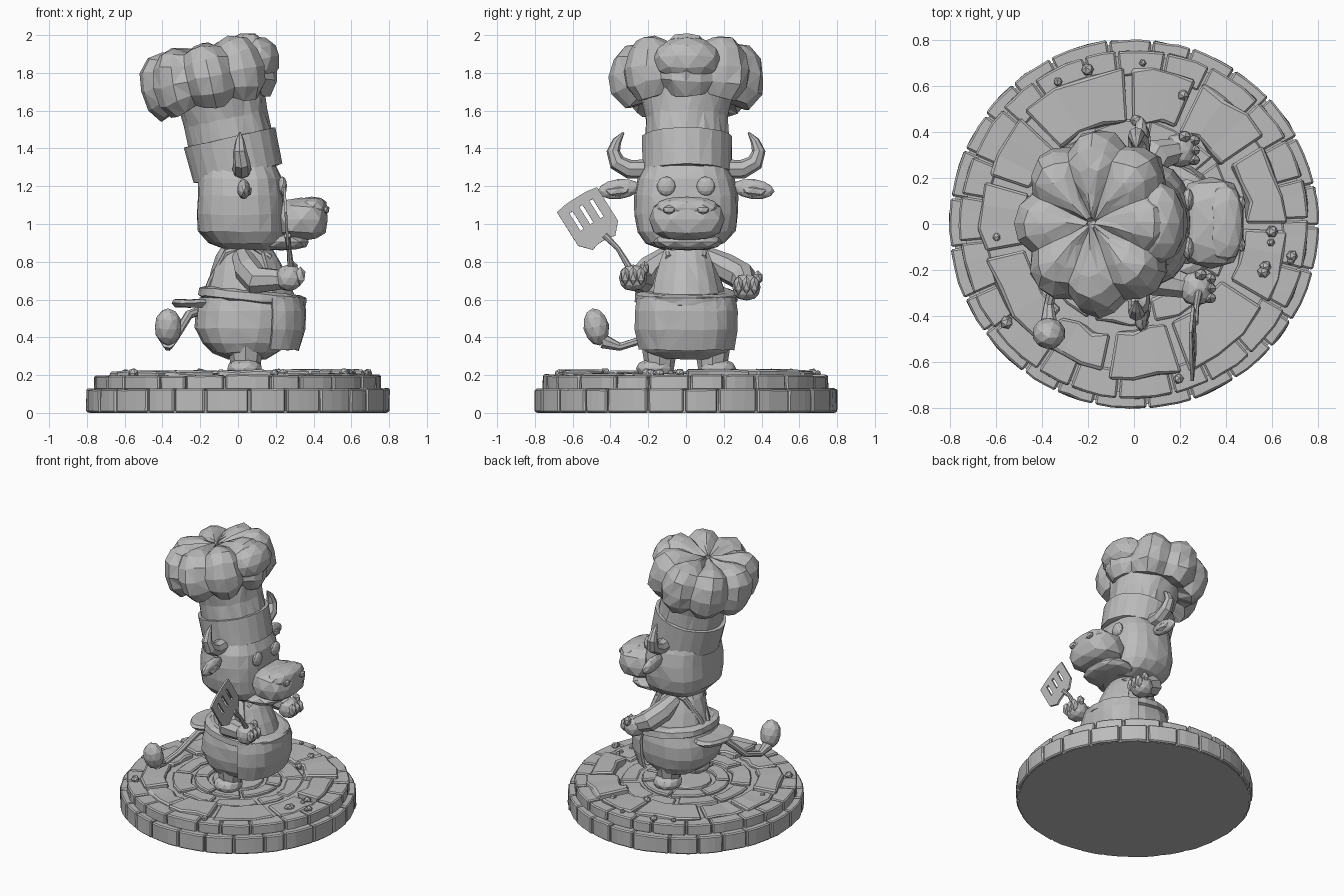
import bpy, bmesh, math, random
from mathutils import Vector, Euler

random.seed(4)
if "Cube" in bpy.data.objects:
    bpy.data.objects.remove(bpy.data.objects["Cube"])

GREY = (0.5, 0.5, 0.5, 1)
stone_grey = bpy.data.materials.new("plain_grey")
stone_grey.use_nodes = True
stone_grey.diffuse_color = GREY
stone_grey.node_tree.nodes["Principled BSDF"].inputs["Base Color"].default_value = GREY


def finish(name, bm, loc=(0, 0, 0), rot=(0, 0, 0), bevel=0, thick=0):
    bmesh.ops.recalc_face_normals(bm, faces=bm.faces)
    mesh = bpy.data.meshes.new(name)
    bm.to_mesh(mesh)
    bm.free()
    mesh.materials.append(stone_grey)
    ob = bpy.data.objects.new(name, mesh)
    ob.location, ob.rotation_euler = loc, rot
    bpy.context.collection.objects.link(ob)
    if thick:
        mod = ob.modifiers.new("thickness", 'SOLIDIFY')
        mod.thickness, mod.offset = thick, 0
    if bevel:
        mod = ob.modifiers.new("worn_edges", 'BEVEL')
        mod.width, mod.segments = bevel, 1
    return ob


def loft(name, rings, n=18, box=1.0, arc=None, lobes=0, jitter=0.004, **kw):
    """Stack of rings (x centre, z, x radius, y radius); arc makes an open front panel."""
    bm = bmesh.new()
    rows = []
    for cx, z, rx, ry in rings:
        row = []
        for i in range(n):
            a = 2 * math.pi * i / n if arc is None else arc * (2 * i / (n - 1) - 1)
            c, s = math.cos(a), math.sin(a)
            bulge = abs(math.cos(a * lobes / 2)) if lobes else 1
            k = 0.86 + 0.14 * bulge
            x = math.copysign(abs(c) ** box, c) * rx * k
            y = math.copysign(abs(s) ** box, s) * ry * k
            j = [random.uniform(-jitter, jitter) for _ in range(3)]
            row.append(bm.verts.new((cx + x + j[0], y + j[1], z * (0.8 + 0.2 * bulge) + j[2])))
        rows.append(row)
    for low, high in zip(rows, rows[1:]):
        for i in range(n if arc is None else n - 1):
            k = (i + 1) % n
            bm.faces.new((low[i], low[k], high[k], high[i]))
    if arc is None:
        bm.faces.new(rows[0])
        bm.faces.new(rows[-1])
    bmesh.ops.triangulate(bm, faces=bm.faces)
    return finish(name, bm, **kw)


def blob(name, loc, size, rot=(0, 0, 0), box=1.0, detail=2):
    bm = bmesh.new()
    bmesh.ops.create_icosphere(bm, subdivisions=detail, radius=1)
    for v in bm.verts:
        v.co = [math.copysign(abs(c) ** box, c) * r for c, r in zip(v.co, size)]
    return finish(name, bm, loc, rot)


def tube(name, points):
    """Tapered limb through points of (x, y, z, radius)."""
    curve = bpy.data.curves.new(name, 'CURVE')
    curve.dimensions, curve.bevel_depth = '3D', 1
    curve.bevel_resolution, curve.use_fill_caps = 2, True
    spline = curve.splines.new('POLY')
    spline.use_smooth = False
    spline.points.add(len(points) - 1)
    for p, (x, y, z, r) in zip(spline.points, points):
        p.co, p.radius = (x, y, z, 1), r
    curve.materials.append(stone_grey)
    ob = bpy.data.objects.new(name, curve)
    bpy.context.collection.objects.link(ob)
    return ob


def stone(bm, r0, r1, a0, a1, z0, z1, rough=0.0, steps=3):
    """Curved block between two radii and two angles."""
    grid = []
    for i in range(steps + 1):
        a = a0 + (a1 - a0) * i / steps
        col = []
        for r, top in ((r0, 0), (r1, 0), (r1, 1), (r0, 1)):
            q = r + random.uniform(-rough, rough)
            z = (z1 + random.uniform(-rough, rough) * 0.3) if top else z0
            col.append(bm.verts.new((q * math.cos(a), q * math.sin(a), z)))
        grid.append(col)
    for p, q in zip(grid, grid[1:]):
        for k in range(4):
            bm.faces.new((p[k], p[(k + 1) % 4], q[(k + 1) % 4], q[k]))
    bm.faces.new(grid[0])
    bm.faces.new(grid[-1])


def stone_ring(name, count, r0, r1, z0, z1, rough, gap, vary, lift=0.0, bevel=0.008):
    bm = bmesh.new()
    step = 2 * math.pi / count
    cuts = [step * (i + random.uniform(-vary, vary)) for i in range(count)]
    cuts.append(cuts[0] + 2 * math.pi)
    for a, b in zip(cuts, cuts[1:]):
        dr = random.uniform(-rough, rough)
        stone(bm, r0 - dr, r1 + dr * 0.5, a + gap, b - gap, z0,
              z1 + random.uniform(-lift, lift), rough * 0.6)
    return finish(name, bm, bevel=bevel)


# Round stone plinth: solid cores, two brick courses and paving
for name, r, z0, z1 in (("lower_core", 0.785, 0, 0.118), ("upper_core", 0.735, 0.1, 0.188)):
    loft(name, [(0, z0, r, r), (0, z1, r, r)], n=48, jitter=0)
stone_ring("lower_bricks", 25, 0.69, 0.802, 0.003, 0.128, 0.006, 0.006, 0.2, 0.004)
stone_ring("upper_bricks", 23, 0.64, 0.757, 0.12, 0.199, 0.006, 0.007, 0.2, 0.005)
stone_ring("outer_paving", 11, 0.47, 0.67, 0.17, 0.216, 0.03, 0.025, 0.22, 0.016, 0.01)
stone_ring("middle_paving", 9, 0.33, 0.44, 0.17, 0.205, 0.02, 0.035, 0.2, 0.01)
stone_ring("inner_paving", 7, 0.20, 0.30, 0.17, 0.207, 0.006, 0.03, 0.2, 0.004)
loft("centre_slab", [(0, 0.17, 0.18, 0.18), (0, 0.205, 0.17, 0.17)], n=20)
for i in range(16):
    a, r = random.uniform(0, 6.28), random.choice((0.45, 0.6, 0.7))
    size = random.uniform(0.015, 0.03)
    blob("pebble", (r * math.cos(a), r * math.sin(a), 0.21), (size, size, size), (a, r, a), detail=1)

# Legs and feet
for side, s in (("left", 1), ("right", -1)):
    tube(side + "_leg", [(0.04, s * 0.14, 0.2, 0.07), (0.04, s * 0.14, 0.38, 0.1)])
    blob(side + "_foot", (0.035, s * 0.165, 0.235), (0.095, 0.1, 0.05), box=0.85)

# Round hips, torso and apron
loft("hips", [(0.05, 0.285, 0.1, 0.13), (0.04, 0.32, 0.18, 0.22), (0.045, 0.37, 0.235, 0.25),
              (0.05, 0.45, 0.28, 0.265), (0.055, 0.54, 0.28, 0.265), (0.06, 0.61, 0.26, 0.25)], box=0.85)
loft("torso", [(0.055, 0.56, 0.24, 0.23), (0.05, 0.66, 0.215, 0.205), (0.04, 0.76, 0.18, 0.17),
               (0.03, 0.84, 0.145, 0.135), (0.02, 0.89, 0.1, 0.1)], n=14)
loft("apron_skirt", [(0.06, 0.335, 0.255, 0.255), (0.06, 0.44, 0.29, 0.275), (0.06, 0.54, 0.295, 0.275),
                     (0.06, 0.61, 0.28, 0.26)], n=11, box=0.75, arc=1.25, thick=0.018)
loft("apron_bib", [(0.06, 0.6, 0.235, 0.21), (0.055, 0.7, 0.205, 0.19), (0.045, 0.8, 0.17, 0.16),
                   (0.04, 0.86, 0.14, 0.135)], n=7, arc=0.95, thick=0.018)
loft("apron_belt", [(0, -0.03, 0.26, 0.25), (0, -0.02, 0.285, 0.275), (0, 0.02, 0.285, 0.27),
                    (0, 0.032, 0.25, 0.235)], n=22, box=0.88, loc=(0.075, 0, 0.615), rot=(0, 0.1, 0))
loft("apron_bow", [(0, -0.02, 0.1, 0.15), (0, 0, 0.12, 0.18), (0, 0.02, 0.11, 0.16)],
     n=14, loc=(-0.23, 0, 0.58))
for side, s in (("left", 1), ("right", -1)):
    tube(side + "_strap", [(0.17, s * 0.09, 0.82, 0.02), (0.08, s * 0.1, 0.885, 0.02),
                           (-0.06, s * 0.1, 0.85, 0.02), (-0.14, s * 0.04, 0.7, 0.02),
                           (-0.18, s * 0.02, 0.6, 0.02)])

# Tail with tuft
tube("tail", [(-0.15, 0, 0.56, 0.025), (-0.26, -0.1, 0.52, 0.024), (-0.34, -0.22, 0.39, 0.022),
              (-0.37, -0.35, 0.35, 0.022), (-0.37, -0.44, 0.38, 0.04)])
blob("tail_tuft", (-0.37, -0.475, 0.455), (0.073, 0.068, 0.1), (0.2, 0, 0))

# Arms, hands and fingers
tube("right_arm", [(0.02, -0.1, 0.83, 0.055), (0.05, -0.19, 0.76, 0.075), (0.1, -0.24, 0.7, 0.078),
                   (0.23, -0.27, 0.705, 0.055)])
tube("left_arm", [(0.02, 0.1, 0.83, 0.055), (0.05, 0.21, 0.77, 0.075), (0.1, 0.3, 0.72, 0.075),
                  (0.19, 0.32, 0.68, 0.055)])
for side, y, z in (("right", -0.28, 0.715), ("left", 0.32, 0.665)):
    x = 0.27 if side == "right" else 0.2
    blob(side + "_hand", (x, y, z), (0.07, 0.075, 0.07), box=0.85)
    for k in (-1, 0, 1):
        blob(side + "_finger", (x + 0.06, y + k * 0.042, z + 0.01), (0.03, 0.026, 0.05), detail=1)
    blob(side + "_thumb", (x + 0.02, y + 0.06, z + 0.05), (0.03, 0.028, 0.04), detail=1)

# Spatula: handle and slotted blade made from plates along its length
tube("spatula_handle", [(0.29, -0.25, 0.66, 0.02), (0.28, -0.3, 0.77, 0.018), (0.27, -0.36, 0.87, 0.013),
                        (0.262, -0.43, 0.94, 0.018)])
bm = bmesh.new()
half = lambda t: 0.07 + 0.055 * min(1, t / 0.06)
cuts_across = [-1, -0.58, -0.42, -0.08, 0.08, 0.42, 0.58, 1]
levels = [0, 0.06, 0.11, 0.22, 0.27]
verts = [[bm.verts.new((0, u * half(t), t - 0.012 * abs(u) ** 3)) for u in cuts_across] for t in levels]
for i in range(4):
    for j in range(7):
        if not (i == 2 and j in (1, 3, 5)):
            bm.faces.new((verts[i][j], verts[i][j + 1], verts[i + 1][j + 1], verts[i + 1][j]))
finish("spatula_blade", bm, (0.262, -0.44, 0.91), (0.56, -0.06, 0), thick=0.014)

# Head, muzzle, jaw, eyes
loft("head", [(0.08, 0.865, 0.14, 0.13), (0.045, 0.9, 0.2, 0.21), (0.02, 0.96, 0.23, 0.26),
              (0.015, 1.05, 0.235, 0.275), (0.015, 1.15, 0.23, 0.275), (0.01, 1.24, 0.225, 0.255),
              (0, 1.31, 0.2, 0.22)], n=20, box=0.78)
blob("muzzle", (0.335, 0.005, 1.025), (0.145, 0.2, 0.115), box=0.72)
blob("nose_pad", (0.39, 0.005, 1.085), (0.085, 0.17, 0.06), box=0.8)
blob("lower_jaw", (0.23, 0.01, 0.905), (0.15, 0.185, 0.045), box=0.8)
for side, s in (("left", 1), ("right", -1)):
    blob(side + "_eye", (0.235, s * 0.105, 1.2), (0.025, 0.05, 0.052))
    blob(side + "_nostril", (0.468, s * 0.09, 1.075), (0.018, 0.035, 0.025), detail=1)

    # Ears and horns
    blob(side + "_ear", (0.03, s * 0.355, 1.185), (0.035, 0.115, 0.053), (s * -0.12, 0, 0))
    blob(side + "_ear_fold", (0.05, s * 0.36, 1.175), (0.026, 0.075, 0.03), (s * -0.12, 0, 0), detail=1)
    tube(side + "_horn", [(0.02, s * 0.21, 1.29, 0.052), (0.02, s * 0.3, 1.29, 0.05),
                          (0.02, s * 0.365, 1.325, 0.045), (0.01, s * 0.385, 1.385, 0.036),
                          (0.01, s * 0.365, 1.44, 0.024), (0.01, s * 0.33, 1.485, 0.005)])

# Leaning chef hat: band, pleated crown and lobed puff
LEAN = (0, -0.22, 0)
HAT = Vector((0, 0.005, 1.265))


def up_hat(height):
    return HAT + Vector((0, 0, height)) @ Euler(LEAN).to_matrix().transposed()


loft("hat_band", [(0, 0, 0.225, 0.225), (0, 0.002, 0.24, 0.238), (0, 0.198, 0.248, 0.24),
                  (0, 0.2, 0.2, 0.2)], n=22, loc=HAT, rot=LEAN, jitter=0.002)
loft("hat_crown", [(0, 0.15, 0.225, 0.225), (0, 0.3, 0.22, 0.22), (0, 0.45, 0.24, 0.25)],
     n=28, loc=HAT, rot=LEAN, jitter=0.007)
profile = [(0.55, -0.14), (0.8, -0.175), (0.96, -0.1), (1, 0), (0.95, 0.1),
           (0.8, 0.17), (0.58, 0.185), (0.3, 0.165), (0.06, 0.145)]
loft("hat_puff", [(-0.04, z, r * 0.37, r * 0.41) for r, z in profile], n=32, lobes=8,
     jitter=0.008, loc=up_hat(0.535), rot=LEAN)
blob("hat_front_lobe", (0.105, 0.005, 1.87), (0.12, 0.18, 0.125), (0, -0.2, 0))
